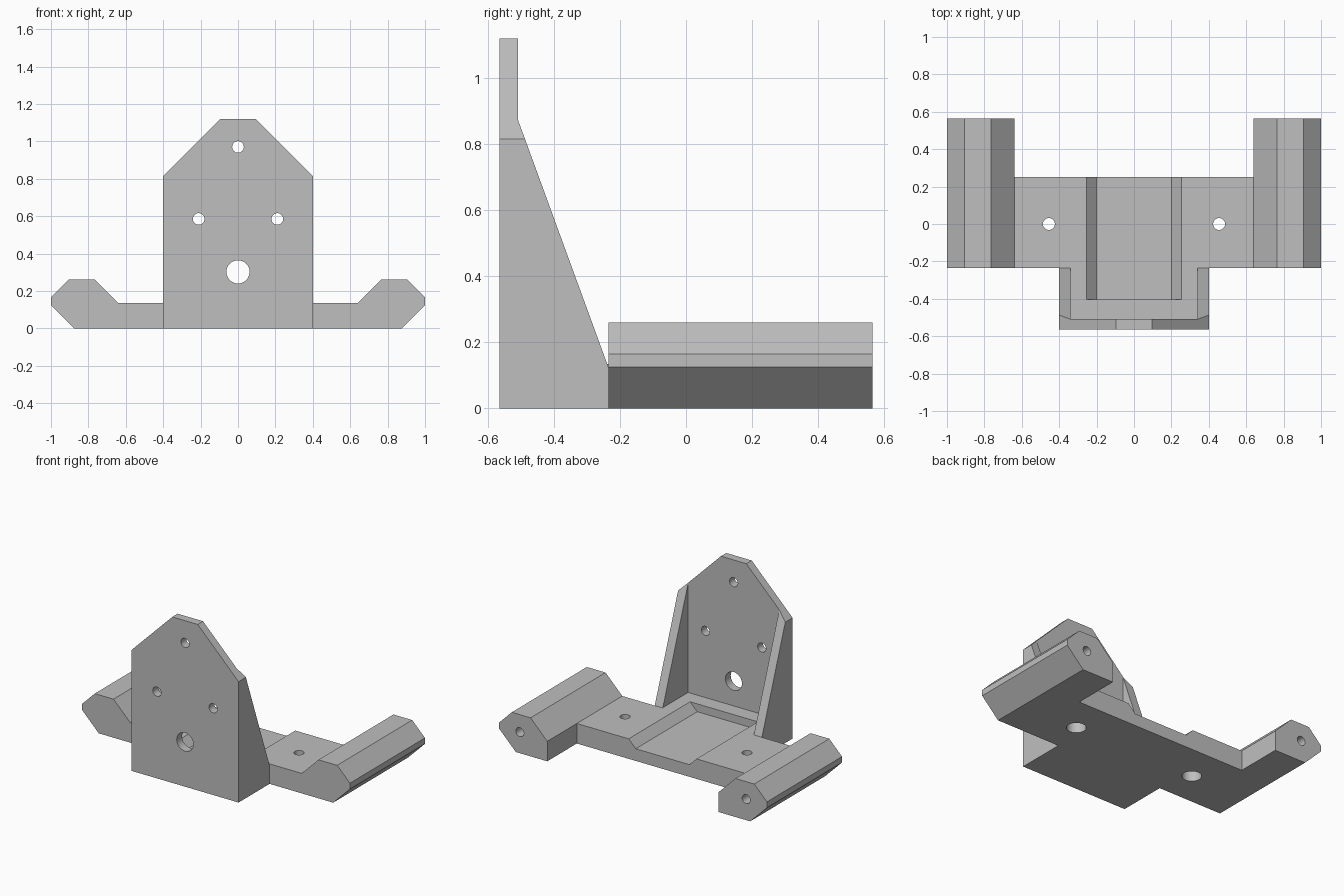
import bpy
import bmesh
import math
from mathutils import Vector

if "Cube" in bpy.data.objects:
    bpy.data.objects.remove(bpy.data.objects["Cube"])

grey = bpy.data.materials.new("plain grey")
grey.use_nodes = True
grey.diffuse_color = (0.52, 0.52, 0.52, 1)
grey.node_tree.nodes["Principled BSDF"].inputs["Base Color"].default_value = grey.diffuse_color


def place(axis, a, b, depth):
    """Put a 2D point at a depth along the extrusion axis."""
    return {"x": (depth, a, b), "y": (a, depth, b), "z": (a, b, depth)}[axis]


def prism(name, axis, points, low, high, clip=None):
    """Extrude an outline along an axis, optionally sliced by a plane."""
    bm = bmesh.new()
    start = [bm.verts.new(place(axis, a, b, low)) for a, b in points]
    end = [bm.verts.new(place(axis, a, b, high)) for a, b in points]
    bm.faces.new(start)
    bm.faces.new(end)
    for i in range(len(points)):
        j = (i + 1) % len(points)
        bm.faces.new((start[i], start[j], end[j], end[i]))
    if clip:
        bmesh.ops.bisect_plane(bm, geom=bm.verts[:] + bm.edges[:] + bm.faces[:],
                               plane_co=clip[0], plane_no=clip[1], clear_outer=True)
        bmesh.ops.holes_fill(bm, edges=[e for e in bm.edges if e.is_boundary])
    bmesh.ops.recalc_face_normals(bm, faces=bm.faces[:])
    mesh = bpy.data.meshes.new(name)
    bm.to_mesh(mesh)
    bm.free()
    mesh.materials.append(grey)
    obj = bpy.data.objects.new(name, mesh)
    bpy.context.collection.objects.link(obj)
    return obj


def rod(axis, a, b, radius, low, high):
    """Round cutter for a drilled hole."""
    turns = [math.tau * i / 32 for i in range(32)]
    ring = [(a + radius * math.cos(t), b + radius * math.sin(t)) for t in turns]
    return prism("hole_cutter", axis, ring, low, high)


def cut(obj, cutters):
    """Subtract the cutters for good, then smooth the hole walls."""
    for cutter in cutters:
        cutter.hide_render = True
        mod = obj.modifiers.new("cut", "BOOLEAN")
        mod.operation = "DIFFERENCE"
        mod.solver = "EXACT"
        mod.object = cutter
    graph = bpy.context.evaluated_depsgraph_get()
    mesh = bpy.data.meshes.new_from_object(obj.evaluated_get(graph))
    obj.modifiers.clear()
    obj.data = mesh
    for cutter in cutters:
        bpy.data.objects.remove(cutter)
    bpy.ops.object.select_all(action="DESELECT")
    obj.select_set(True)
    bpy.context.view_layer.objects.active = obj
    bpy.ops.object.shade_smooth_by_angle(angle=math.radians(15))


def mirrored(half):
    """Close a half outline by reflecting it across the first axis."""
    return half + [(-a, b) for a, b in reversed(half)]


FRONT, INNER, MID, REAR = -0.565, -0.508, -0.235, 0.565
TOP = 0.135

# Upright front plate with clipped corners and four holes
plate = prism("front_plate", "y", mirrored([(0.4, 0), (0.4, 0.815), (0.095, 1.12)]),
              FRONT, INNER)
holes = [(0, 0.97, 0.031), (-0.21, 0.585, 0.031), (0.21, 0.585, 0.031), (0, 0.302, 0.062)]
cut(plate, [rod("y", x, z, r, -0.7, -0.4) for x, z, r in holes])

# T-shaped base with a sloped-sided trough open at the back
base = prism("base_plate", "z",
             mirrored([(0.34, INNER), (0.34, MID), (0.64, MID), (0.64, 0.25)]), 0, TOP)
trough = prism("trough_cutter", "y",
               mirrored([(0.2, TOP - 0.053), (0.253, TOP), (0.253, 0.3)]), -0.405, 0.4)
cutters = [trough]
for side in (1, -1):
    # Screw hole with a wider counterbore underneath
    cutters.append(rod("z", side * 0.455, 0, 0.032, -0.1, 0.3))
    cutters.append(rod("z", side * 0.455, 0, 0.06, -0.1, 0.085))
cut(base, cutters)

foot_outline = [(0.64, 0), (0.875, 0), (1, 0.125), (1, 0.165),
                (0.905, 0.26), (0.765, 0.26), (0.64, TOP)]
brace_outline = [(INNER, 0), (MID, 0), (MID, 0.125), (INNER, 0.872)]

for side, label in ((1, "left"), (-1, "right")):
    # Side rail with a blind hole in its back end
    rail = prism(label + "_rail", "y", [(side * x, z) for x, z in foot_outline], MID, REAR)
    cut(rail, [rod("y", side * 0.845, 0.142, 0.03, 0.25, 0.7)])
    # Triangular brace, trimmed by the plate's corner slope
    prism(label + "_brace", "x", brace_outline, side * 0.34, side * 0.4,
          clip=(Vector((side * 0.4, 0, 0.815)), Vector((side, 0, 1))))
